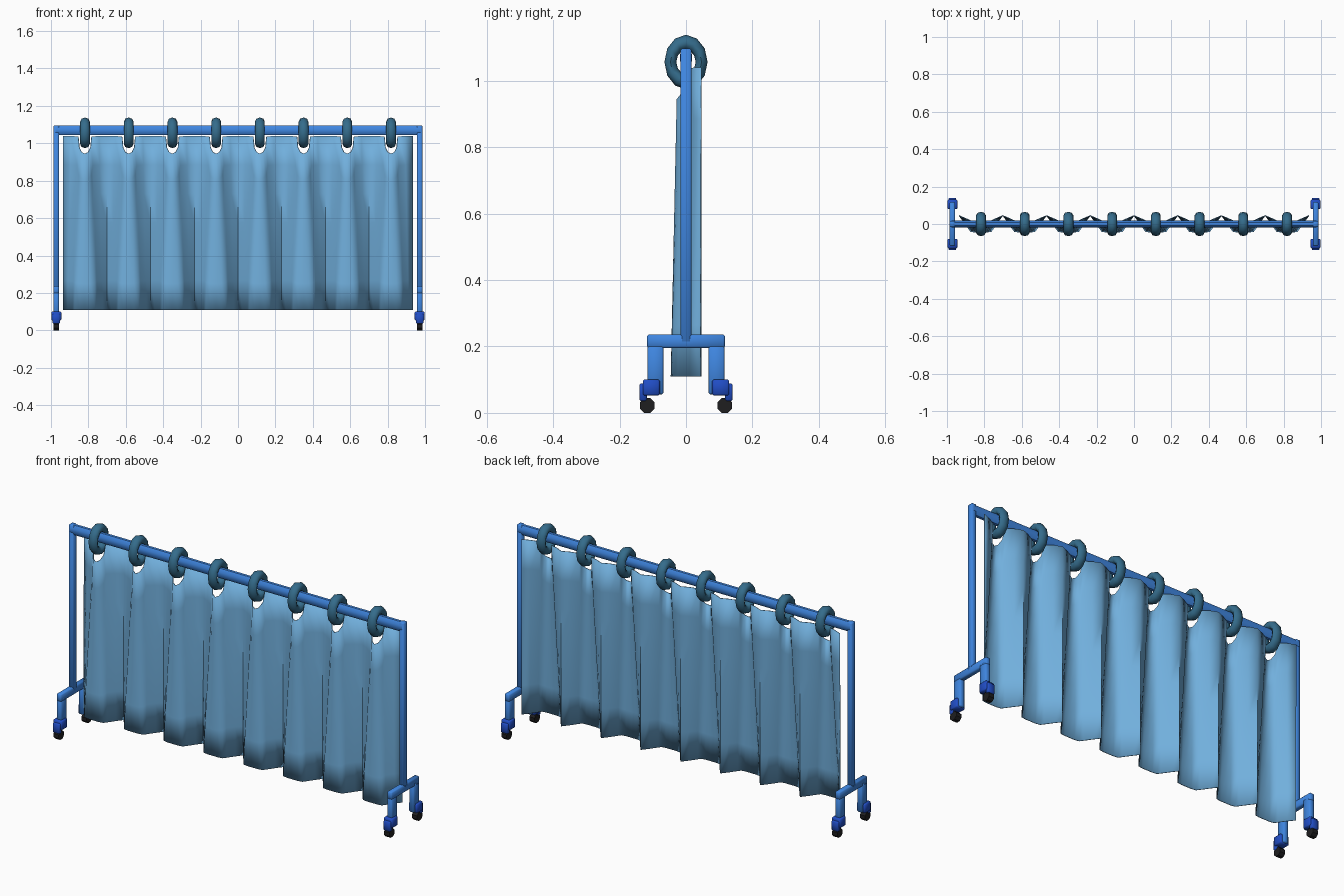
import bpy, bmesh, math
from mathutils import Matrix

if "Cube" in bpy.data.objects:
    bpy.data.objects.remove(bpy.data.objects["Cube"])


def material(name, rgb):
    m = bpy.data.materials.new(name)
    m.diffuse_color = (*rgb, 1)
    m.use_nodes = True
    m.node_tree.nodes["Principled BSDF"].inputs["Base Color"].default_value = m.diffuse_color
    return m


FRAME = material("frame blue", (0.05, 0.24, 0.75))
CLOTH = material("cloth light blue", (0.165, 0.43, 0.72))
RING = material("ring teal", (0.035, 0.15, 0.26))
CASTER = material("caster deep blue", (0.015, 0.075, 0.56))
WHEEL = material("wheel black", (0.013, 0.013, 0.014))


def finish(name, bm, mat, angle=None):
    bmesh.ops.recalc_face_normals(bm, faces=bm.faces)
    me = bpy.data.meshes.new(name)
    bm.to_mesh(me)
    bm.free()
    me.materials.append(mat)
    ob = bpy.data.objects.new(name, me)
    bpy.context.collection.objects.link(ob)
    if angle:
        bpy.ops.object.select_all(action='DESELECT')
        ob.select_set(True)
        bpy.context.view_layer.objects.active = ob
        bpy.ops.object.shade_smooth_by_angle(angle=math.radians(angle))
    return ob


def box(name, lo, hi, mat, bevel=0.0):
    bm = bmesh.new()
    size = [b - a for a, b in zip(lo, hi)]
    mid = [(a + b) / 2 for a, b in zip(lo, hi)]
    bmesh.ops.create_cube(bm, size=1, matrix=Matrix.Translation(mid) @ Matrix.Diagonal((*size, 1)))
    if bevel:
        bmesh.ops.bevel(bm, geom=bm.edges[:], offset=bevel, segments=1, affect='EDGES')
    return finish(name, bm, mat, 50 if bevel else None)


def rod_x(name, x0, x1, y, z, ry, rz, sides, mat, angle=None):
    bm = bmesh.new()
    bmesh.ops.create_cone(bm, cap_ends=True, segments=sides, radius1=1, radius2=1, depth=1,
                          matrix=Matrix.Translation(((x0 + x1) / 2, y, z))
                          @ Matrix.Diagonal((x1 - x0, ry, rz, 1))
                          @ Matrix.Rotation(math.pi / 2, 4, 'Y') @ Matrix.Rotation(math.pi / sides, 4, 'Z'))
    return finish(name, bm, mat, angle)


# Top rail
rod_x("top_rail", -0.975, 0.975, 0, 1.069, 0.019, 0.028, 8, FRAME, 50)

# End frames: post, foot bar, legs and casters
for sx, side in ((-1, "left"), (1, "right")):
    cx = 0.971 * sx

    def part(name, hx, y0, y1, z0, z1, mat, bevel):
        box(f"{side}_{name}", (cx - hx, y0, z0), (cx + hx, y1, z1), mat, bevel)

    part("post", 0.0145, -0.017, 0.017, 0.21, 1.096, FRAME, 0.005)
    part("foot_bar", 0.0145, -0.117, 0.117, 0.195, 0.236, FRAME, 0.005)
    for sy, end in ((-1, "front"), (1, "back")):
        def span(a, b):
            return sorted((a * sy, b * sy))
        part(f"{end}_leg", 0.0145, *span(0.068, 0.116), 0.056, 0.215, FRAME, 0.005)
        part(f"{end}_caster_body", 0.026, *span(0.079, 0.13), 0.052, 0.101, CASTER, 0.005)
        part(f"{end}_caster_fender", 0.02, *span(0.118, 0.14), 0.036, 0.088, CASTER, 0.004)
        rod_x(f"{side}_{end}_wheel", cx - 0.015, cx + 0.015, 0.117 * sy, 0.0222,
              0.024, 0.024, 8, WHEEL)

# Curtain rings
PITCH = 0.2338
MAJ, MIN = 12, 8
centres = [(i - 3.5) * PITCH for i in range(8)]
for n, rx in enumerate(centres):
    bm = bmesh.new()
    grid = []
    for i in range(MAJ):
        a = 2 * math.pi * i / MAJ
        loop = []
        for j in range(MIN):
            b = 2 * math.pi * j / MIN
            r = 0.047 + 0.018 * math.cos(b)
            loop.append(bm.verts.new((rx + 0.026 * math.sin(b), r * math.cos(a),
                                      1.056 + 1.26 * r * math.sin(a))))
        grid.append(loop)
    for i in range(MAJ):
        for j in range(MIN):
            k, m = (i + 1) % MAJ, (j + 1) % MIN
            bm.faces.new((grid[i][j], grid[k][j], grid[k][m], grid[i][m]))
    finish(f"ring_{n + 1}", bm, RING, 60)

# Curtain: pleat columns as (top offset, top y, top z, bottom offset, bottom y)
half = [(0.0, -0.026, 0.945, 0.0, -0.044),
        (0.018, -0.019, 0.953, 0.03, -0.044),
        (0.030, -0.002, 0.978, 0.055, -0.040),
        (0.035, 0.008, 1.035, 0.066, -0.025),
        (0.075, 0.027, 1.040, 0.092, 0.012),
        (PITCH / 2, 0.045, 1.040, PITCH / 2, 0.044)]
pleat = [(-a, b, c, -d, e) for a, b, c, d, e in half[:0:-1]] + half
bm = bmesh.new()
cols = []
ROWS = 6
for n, rx in enumerate(centres):
    for tx, ty, tz, bx, by in (pleat if n == 0 else pleat[1:]):
        col = []
        for r in range(ROWS + 1):
            t = r / ROWS
            col.append(bm.verts.new((rx + tx + (bx - tx) * t, ty + (by - ty) * t,
                                     tz + (0.11 - tz) * t)))
        cols.append(col)
for c, d in zip(cols, cols[1:]):
    for r in range(ROWS):
        bm.faces.new((c[r], c[r + 1], d[r + 1], d[r]))
curtain = finish("curtain", bm, CLOTH, 60)
thick = curtain.modifiers.new("cloth_thickness", 'SOLIDIFY')
thick.thickness = 0.004
thick.offset = 0
